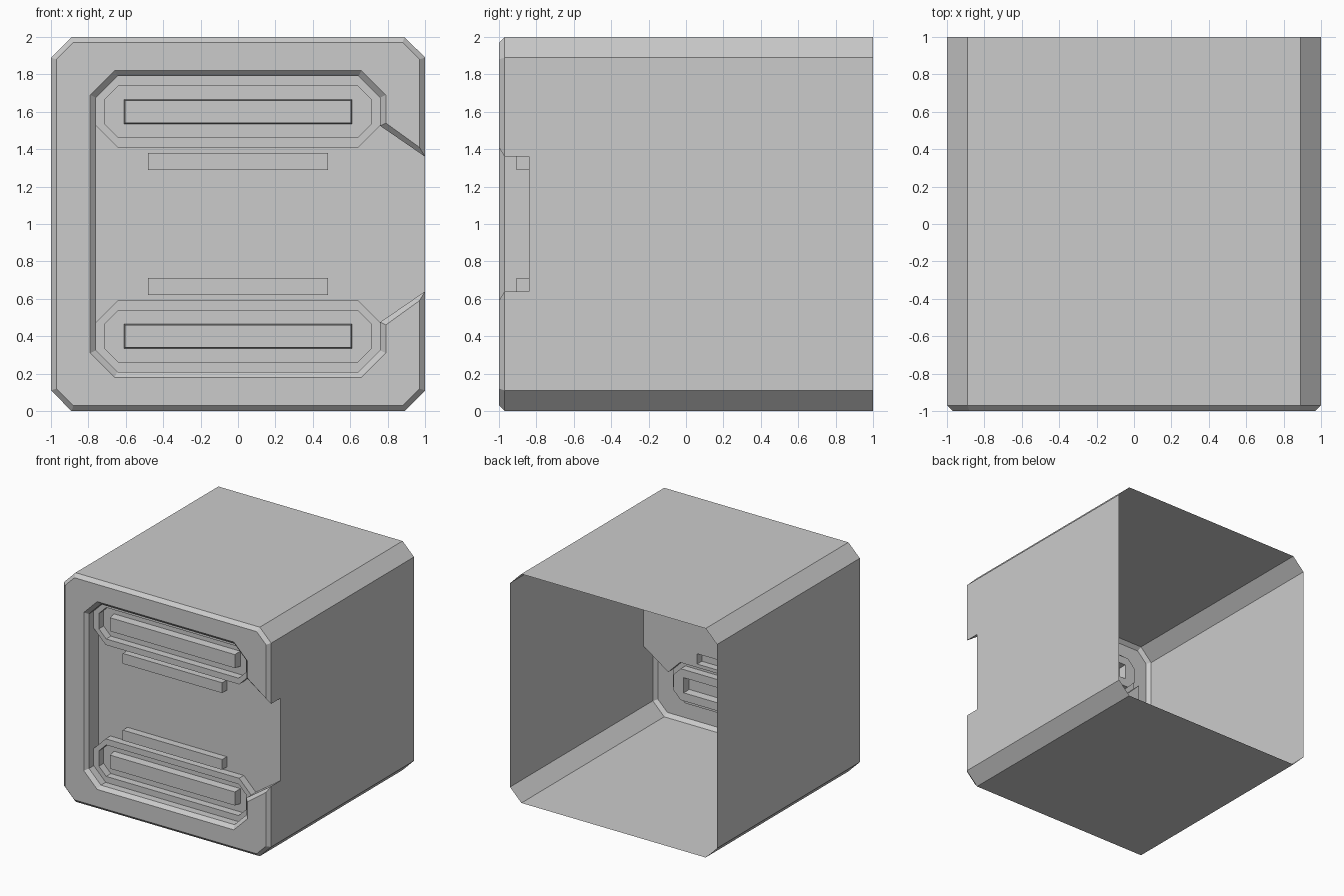
import bpy, bmesh

if "Cube" in bpy.data.objects:
    bpy.data.objects.remove(bpy.data.objects["Cube"])

FACE, LIP, RAISED, FLOOR, BACK = -1.0, -0.97, -0.905, -0.84, 1.0
MID = 0.6          # height of a slot above the mirror plane


class Part:
    """Upper half of a sheet part in (x, z) profiles; mirrored about z = 1."""

    def __init__(self, name):
        self.name, self.bm = name, bmesh.new()

    def face(self, points):
        self.bm.faces.new([self.bm.verts.new(p) for p in points])

    def strip(self, a, ya, b, yb, closed=False):
        n = len(a)
        for i in range(n if closed else n - 1):
            j = (i + 1) % n
            self.face([(a[i][0], ya, a[i][1]), (a[j][0], ya, a[j][1]),
                       (b[j][0], yb, b[j][1]), (b[i][0], yb, b[i][1])])

    def cap(self, y, *loops):
        edges = []
        for loop in loops:
            v = [self.bm.verts.new((x, y, z)) for x, z in loop]
            edges += [self.bm.edges.new((v[i - 1], v[i])) for i in range(len(v))]
        bmesh.ops.triangle_fill(self.bm, edges=edges, normal=(0, -1, 0),
                                use_beauty=True)

    def finish(self):
        bm = self.bm
        bmesh.ops.remove_doubles(bm, verts=bm.verts[:], dist=1e-4)
        bmesh.ops.recalc_face_normals(bm, faces=bm.faces[:])
        bm.normal_update()
        if sum(f.normal.y * f.calc_area() for f in bm.faces) > 0:
            bmesh.ops.reverse_faces(bm, faces=bm.faces[:])
        mesh = bpy.data.meshes.new(self.name)
        bm.to_mesh(mesh)
        bm.free()
        ob = bpy.data.objects.new(self.name, mesh)
        bpy.context.collection.objects.link(ob)
        ob.location.z = 1.0
        m = ob.modifiers.new("mirror", 'MIRROR')
        m.use_axis = (False, False, True)


def octagon(hx, hz, c):
    return [(-hx, MID - hz + c), (-hx + c, MID - hz), (hx - c, MID - hz),
            (hx, MID - hz + c), (hx, MID + hz - c), (hx - c, MID + hz),
            (-hx + c, MID + hz), (-hx, MID + hz - c)]


def rect(hx, z0, z1):
    return [(-hx, z0), (hx, z0), (hx, z1), (-hx, z1)]


pocket = octagon(0.76, 0.19, 0.115)

# Housing: open-backed tube, chamfered front frame and recess walls
h = Part("housing")
outer = [(-1, 0), (-1, 0.89), (-0.89, 1), (0.89, 1), (1, 0.89)]
rim = [(-0.97, 0), (-0.97, 0.88), (-0.88, 0.97), (0.88, 0.97), (0.97, 0.88),
       (0.97, 0.41)]
inner = [(0.97, 0.41), (0.79, 0.54), (0.79, 0.69), (0.66, 0.82),
         (-0.66, 0.82), (-0.79, 0.69), (-0.79, 0.54), (-0.79, 0)]
throat = [(1, 0.36), pocket[3], pocket[4], pocket[5], pocket[6], pocket[7],
          pocket[0], (-0.76, 0)]
h.strip(outer, LIP, outer, BACK)
h.face([(1, y, z) for y, z in ((LIP, 0.36), (LIP, 0.89), (BACK, 0.89),
                               (BACK, 0), (FLOOR, 0), (FLOOR, 0.36))])
h.strip(outer + [(1, 0.36)], LIP, rim, FACE)
h.cap(FACE, rim + inner[1:])
h.strip(inner, FACE, throat, LIP)
h.strip(throat[:2], LIP, throat[:2], FLOOR)
h.strip(throat[1:7], LIP, throat[1:7], RAISED)
h.strip(throat[6:], LIP, throat[6:], FLOOR)
h.finish()

# Recess panel with its pressed-out rail
p = Part("recess_panel")
rail = rect(0.48, 0.29, 0.38)
p.cap(FLOOR, [(-0.76, 0)] + pocket[:4] + [(1, 0.36), (1, 0)], rail)
p.strip(rail, FLOOR, rail, RAISED, True)
p.cap(RAISED, rail)
p.finish()

# Slot: raised octagonal rim around a sunken bed holding a tapered bar
s = Part("slot")
bed = octagon(0.71, 0.137, 0.07)
bar, bar_top = rect(0.61, 0.534, 0.666), rect(0.603, 0.541, 0.659)
s.strip(pocket[:4], FLOOR, pocket[:4], RAISED)
s.strip(pocket, RAISED, bed, RAISED, True)
s.strip(bed, RAISED, bed, FLOOR, True)
s.cap(FLOOR, bed, bar)
s.strip(bar, FLOOR, bar_top, RAISED, True)
s.cap(RAISED, bar_top)
s.finish()
